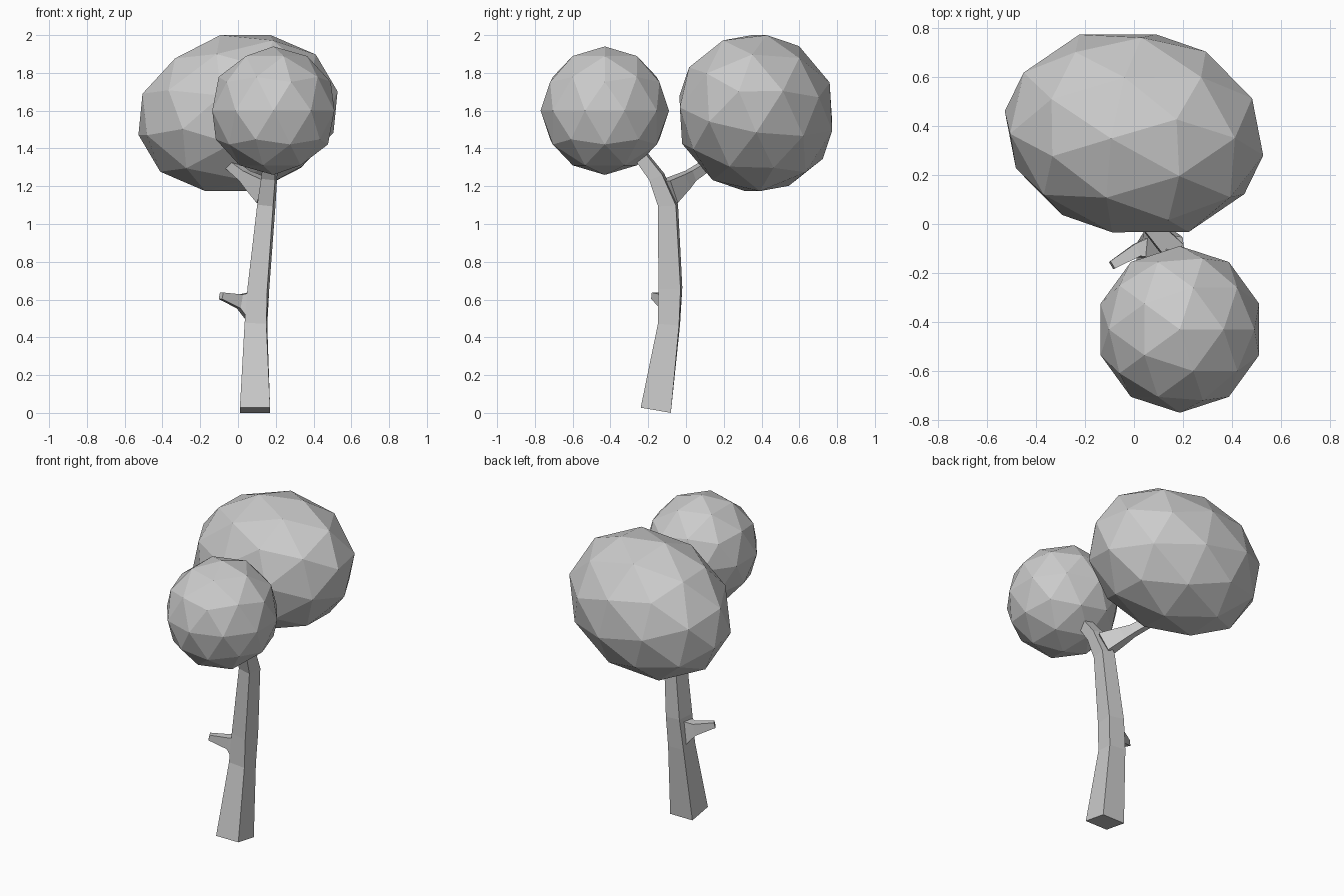
import bpy, bmesh, math
from mathutils import Vector, Matrix

if "Cube" in bpy.data.objects:
    bpy.data.objects.remove(bpy.data.objects["Cube"])


def finish(name, bm):
    bmesh.ops.recalc_face_normals(bm, faces=bm.faces)
    mesh = bpy.data.meshes.new(name)
    bm.to_mesh(mesh)
    bm.free()
    obj = bpy.data.objects.new(name, mesh)
    bpy.context.collection.objects.link(obj)
    return obj


def limb(name, stations, twist=0.0):
    """Four-sided tapering limb. Station: centre, direction, width, depth."""
    bm = bmesh.new()
    rings = []
    for i, (centre, direction, w, d) in enumerate(stations):
        axis = Vector(direction).normalized()
        a = twist * i / (len(stations) - 1)
        if abs(axis.z) > 0.6:                      # upright: side follows x
            ref = Vector((math.cos(a), math.sin(a), 0))
        else:                                      # sideways: side is level
            ref = Vector((0, 0, 1)).cross(axis)
        side = (ref - axis * ref.dot(axis)).normalized()
        back = axis.cross(side)
        rings.append([bm.verts.new(Vector(centre) + side * sx * w / 2 + back * sy * d / 2)
                      for sx, sy in ((-1, -1), (1, -1), (1, 1), (-1, 1))])
    for r0, r1 in zip(rings, rings[1:]):
        for j in range(4):
            k = (j + 1) % 4
            bm.faces.new((r0[j], r0[k], r1[k], r1[j]))
    bm.faces.new(rings[0][::-1])
    bm.faces.new(rings[-1])
    return finish(name, bm)


def leaf_ball(name, centre, scale, rotation=Matrix.Identity(4)):
    bm = bmesh.new()
    bmesh.ops.create_icosphere(
        bm, subdivisions=2, radius=1,
        matrix=Matrix.Translation(centre) @ rotation @ Matrix.Diagonal((*scale, 1)))
    return finish(name, bm)


# Trunk, leaning and bending forward into the front branch
limb("trunk", [
    ((0.09, -0.16, 0.014), (0, 0.17, 1), 0.16, 0.162),
    ((0.095, -0.09, 0.47), (0.05, 0.08, 1), 0.115, 0.112),
    ((0.108, -0.083, 0.66), (0.1, 0, 1), 0.105, 0.118),
    ((0.150, -0.095, 1.10), (0.1, -0.06, 1), 0.085, 0.095),
    ((0.165, -0.155, 1.25), (0.05, -0.45, 1), 0.075, 0.075),
    ((0.170, -0.235, 1.355), (0, -0.7, 1), 0.06, 0.065),
], twist=math.radians(-13))

# Back branch, reaching up and left to the large crown
limb("back_branch", [
    ((0.150, -0.095, 1.17), (-0.6, 0.6, 0.4), 0.09, 0.13),
    ((0.075, -0.015, 1.225), (-0.65, 0.65, 0.45), 0.07, 0.085),
    ((0.035, 0.025, 1.255), (-0.65, 0.65, 0.45), 0.055, 0.06),
    ((-0.04, 0.115, 1.315), (-0.65, 0.65, 0.45), 0.05, 0.05),
])

# Short broken twig on the left of the trunk
limb("twig", [
    ((0.075, -0.095, 0.56), (-1, -0.2, 0.15), 0.09, 0.17),
    ((0.010, -0.108, 0.59), (-1, -0.4, 0.2), 0.055, 0.075),
    ((-0.09, -0.168, 0.62), (-1, -0.6, 0.25), 0.035, 0.035),
])

# Leaf crowns: a round one in front, a stretched and tilted one behind
leaf_ball("small_crown", (0.187, -0.43, 1.60), (0.34, 0.34, 0.34))

long_axis = Vector((0.527, -0.09, 0.115)).normalized()
level = Vector((0, 0, 1)).cross(long_axis).normalized()
upward = long_axis.cross(level)
roll = math.radians(13)
x_axis = upward * math.cos(roll) + level * math.sin(roll)
y_axis = long_axis.cross(x_axis)
turn = Matrix((x_axis, y_axis, long_axis)).transposed().to_4x4()
leaf_ball("large_crown", (0, 0.37, 1.587), (0.424, 0.424, 0.547), turn)
